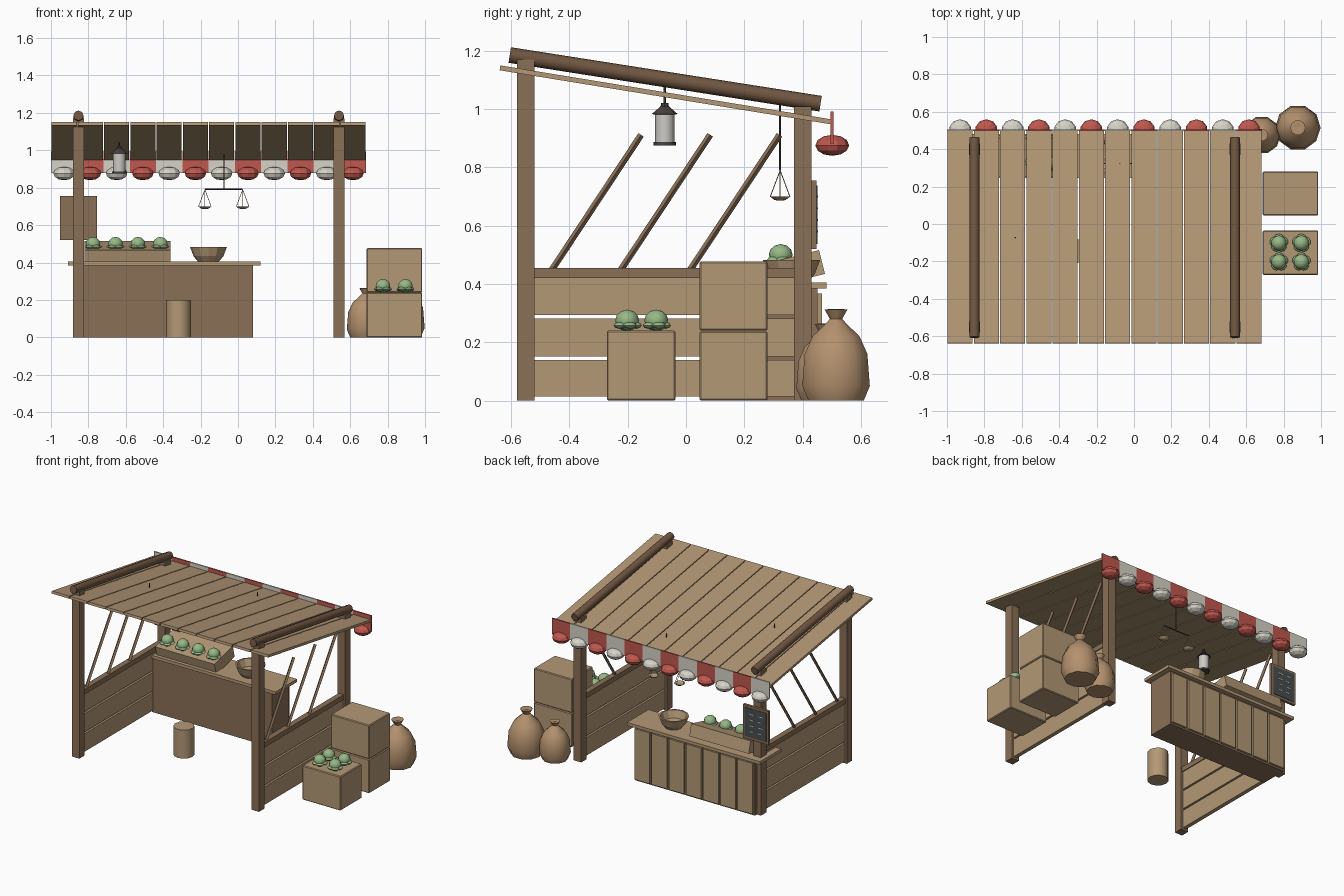
import bpy, bmesh, math
from mathutils import Vector, Matrix

if "Cube" in bpy.data.objects:
    bpy.data.objects.remove(bpy.data.objects["Cube"])


def mat(name, r, g, b):
    m = bpy.data.materials.new(name)
    m.diffuse_color = [(((c / 255) + 0.055) / 1.055) ** 2.4 for c in (r, g, b)] + [1]
    m.use_nodes = True
    m.node_tree.nodes["Principled BSDF"].inputs["Base Color"].default_value = m.diffuse_color
    return m


LIGHT = mat("light_wood", 180, 152, 118)
DARK = mat("brown_wood", 138, 112, 87)
LOG = mat("dark_log", 112, 86, 65)
RED = mat("red_cloth", 192, 88, 78)
WHITE = mat("white_cloth", 214, 211, 199)
GREEN = mat("cabbage_green", 150, 184, 134)
SLATE = mat("slate", 72, 78, 80)
METAL = mat("dark_metal", 72, 66, 62)
SACK = mat("sack_cloth", 180, 145, 110)
GLASS = mat("lantern_glass", 205, 203, 198)


def finish(name, bm, m, smooth=False):
    bmesh.ops.recalc_face_normals(bm, faces=bm.faces)
    me = bpy.data.meshes.new(name)
    bm.to_mesh(me)
    bm.free()
    me.materials.append(m)
    ob = bpy.data.objects.new(name, me)
    bpy.context.collection.objects.link(ob)
    if smooth:
        bpy.context.view_layer.objects.active = ob
        ob.select_set(True)
        bpy.ops.object.shade_smooth_by_angle(angle=math.radians(50))
        ob.select_set(False)
    return ob


def box(name, m, x, y, z, tilt=0, bevel=0):
    """Box from (min, max) ranges, tilted about its own x axis."""
    bm = bmesh.new()
    bmesh.ops.create_cube(bm, size=1)
    bmesh.ops.scale(bm, vec=(x[1] - x[0], y[1] - y[0], z[1] - z[0]), verts=bm.verts)
    if bevel:
        bmesh.ops.bevel(bm, geom=bm.edges[:], offset=bevel, segments=1, affect='EDGES')
    ob = finish(name, bm, m)
    ob.location = (sum(x) / 2, sum(y) / 2, sum(z) / 2)
    ob.rotation_euler.x = tilt
    return ob


def rod(name, m, a, b, r, sides=6):
    """Straight rod between two points."""
    a, b = Vector(a), Vector(b)
    bm = bmesh.new()
    bmesh.ops.create_cone(bm, cap_ends=True, segments=sides, radius1=r, radius2=r, depth=(b - a).length)
    ob = finish(name, bm, m, sides > 7)
    ob.location = (a + b) / 2
    ob.rotation_euler = (b - a).to_track_quat('Z', 'Y').to_euler()
    return ob


def lathe(name, m, profile, loc, sides=10, smooth=False):
    """Surface of revolution from (radius, height) points."""
    bm = bmesh.new()
    vs = [bm.verts.new((r, 0, z)) for r, z in profile]
    es = [bm.edges.new(p) for p in zip(vs, vs[1:])]
    bmesh.ops.spin(bm, geom=vs + es, cent=(0, 0, 0), axis=(0, 0, 1),
                   angle=math.tau, steps=sides, use_duplicate=False)
    bmesh.ops.remove_doubles(bm, verts=bm.verts, dist=1e-4)
    ob = finish(name, bm, m, smooth)
    ob.location = loc
    return ob


def ball(bm, loc, size, u=10, v=6, turn=0):
    mx = Matrix.Translation(loc) @ Matrix.Rotation(turn, 4, 'Z') @ Matrix.Diagonal((*size, 1))
    bmesh.ops.create_uvsphere(bm, u_segments=u, v_segments=v, radius=1, matrix=mx)


def cabbage(x, y, z):
    bm = bmesh.new()
    ball(bm, (0, 0, 0.037), (0.041, 0.041, 0.037))
    for i in range(5):  # outer leaves
        a = math.tau * i / 5 + 0.3
        ball(bm, (0.031 * math.cos(a), 0.031 * math.sin(a), 0.02), (0.019, 0.025, 0.012), 8, 4, a)
    finish("cabbage", bm, GREEN, True).location = (x, y, z)


SLOPE = -math.atan2(0.185, 1.135)
LX, RX = -0.853, 0.54

# Side frames: posts, roof logs, plank walls, rails and slanted sticks
for cx in (LX, RX):
    box("front_post", DARK, (cx - .029, cx + .029), (-.58, -.52), (0, 1.17))
    box("back_post", DARK, (cx - .029, cx + .029), (.37, .43), (0, 1.01))
    rod("roof_log", LOG, (cx, -.605, 1.186), (cx, .462, 1.019), .027, 8)
    for z in ((.014, .14), (.152, .282), (.294, .42)):
        box("wall_plank", LIGHT, (cx - .014, cx + .014), (-.525, .375), z)
    box("wall_rail", DARK, (cx - .02, cx + .02), (-.525, .375), (.42, .455))
    for y in (-.463, -.226, .012):
        rod("slanted_stick", DARK, (cx, y, .445), (cx, y + .309, .912), .011, 4)

# Roof planks and striped awning with rounded tassels
W = 1.685 / 12
for i in range(12):
    x = -1 + W * (i + .5)
    box("roof_plank", LIGHT, (x - W / 2 + .003, x + W / 2 - .003), (-.646, .504), (1.041, 1.058), SLOPE)
    m = RED if i % 2 else WHITE
    box("awning_stripe", m, (x - W / 2, x + W / 2), (.496, .506), (.88, .993))
    bm = bmesh.new()
    ball(bm, (x, .502, .876), (.06, .058, .036))
    finish("awning_tassel", bm, m)

# Counter with upright boards on its back
box("counter_body", DARK, (-.85, .08), (.26, .452), (0, .385))
box("counter_top", LIGHT, (-.91, .12), (.245, .482), (.384, .405))
for i in range(7):
    x = -.85 + .93 / 7 * i
    box("counter_board", LIGHT, (x + .008, x + .93 / 7 - .008), (.45, .466), (.012, .368))

# Tilted display crate and its cabbages
box("display_crate", LIGHT, (-.82, -.36), (.262, .470), (.4085, .4925), .243)
for i in range(4):
    cabbage(-.775 + .12 * i, .325, .463)

# Bowl
lathe("bowl", LIGHT, [(0, 0), (.055, 0), (.08, .03), (.098, .078), (.086, .078), (.066, .03), (0, .016)],
      (-.158, .362, .404), 12)

# Stool
rod("stool", LIGHT, (-.318, -.145, 0), (-.318, -.145, .2), .067, 12)

# Crates beside the stall
box("crate_lower", LIGHT, (.688, .985), (.046, .28), (0, .238), bevel=.005)
box("crate_upper", LIGHT, (.688, .985), (.046, .28), (.24, .477), bevel=.005)
box("cabbage_crate", LIGHT, (.688, .985), (-.272, -.036), (0, .24), bevel=.005)
for x in (.775, .895):
    for y in (-.202, -.102):
        cabbage(x, y, .238)

# Tied sacks
for x, y, s, h in ((.876, .515, 1, 1), (.683, .475, .83, .84)):
    ob = lathe("sack", SACK, [(0, 0), (.1, 0), (.122, .05), (.113, .16), (.085, .22), (.04, .262),
                              (.022, .28), (.041, .312), (.02, .315), (0, .305)], (x, y, 0), 10, True)
    ob.scale = (s, s, h)

# Chalkboard on the back left post
box("sign_frame", DARK, (-.952, -.755), (.43, .448), (.52, .755))
box("sign_slate", SLATE, (-.936, -.771), (.446, .451), (.537, .738))
for i in range(4):
    z = .70 - .04 * i
    for x, w in ((-.895 + .01 * (i % 2), .03), (-.825, .04 - .006 * i)):
        box("chalk_mark", WHITE, (x - w / 2, x + w / 2), (.450, .453), (z - .003, z + .003))

# Lantern
lx, ly = -.635, -.073
rod("lantern_hook", METAL, (lx, ly, 1.01), (lx, ly, 1.085), .004)
lathe("lantern_cap", METAL, [(0, .98), (.045, .983), (.014, 1.01), (.012, 1.022), (0, 1.022)], (lx, ly, 0), 8)
rod("lantern_glass", GLASS, (lx, ly, .885), (lx, ly, .985), .034, 8)
rod("lantern_base", METAL, (lx, ly, .876), (lx, ly, .888), .039, 8)

# Hanging balance
sx, sy = -.076, .323
rod("balance_cord", METAL, (sx, sy, .79), (sx, sy, 1.02), .003)
rod("balance_beam", METAL, (sx - .101, sy, .792), (sx + .101, sy, .792), .004)
for px in (sx - .101, sx + .101):
    lathe("balance_pan", LIGHT, [(0, .686), (.02, .688), (.036, .7), (.032, .7), (.018, .692), (0, .69)],
          (px, sy, 0), 10)
    for i in range(4):
        a = math.tau * i / 4
        rod("pan_string", LIGHT, (px, sy, .79), (px + .034 * math.cos(a), sy + .034 * math.sin(a), .699), .0015, 4)
